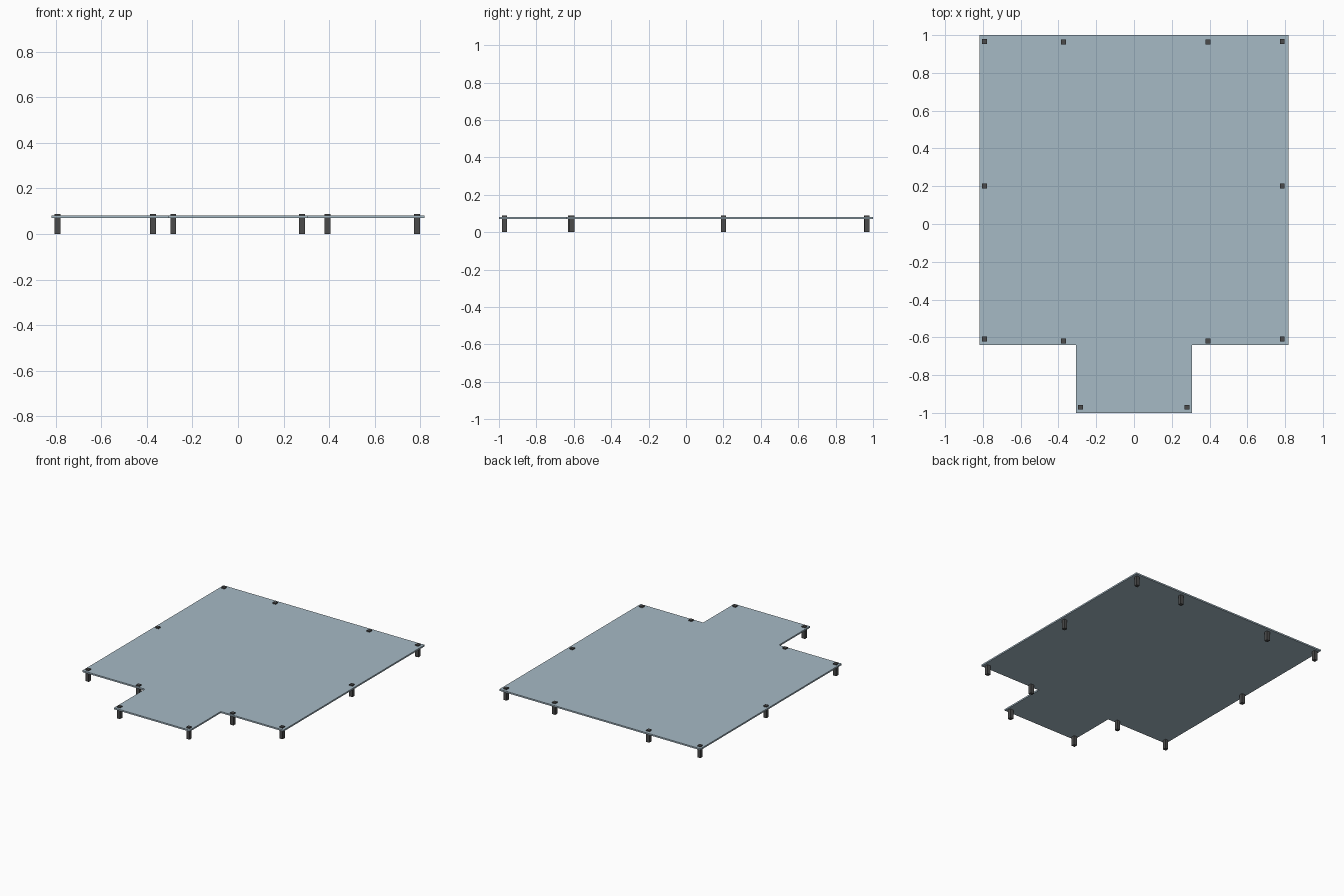
import bpy, bmesh

if "Cube" in bpy.data.objects:
    bpy.data.objects.remove(bpy.data.objects["Cube"])


def material(name, color):
    mat = bpy.data.materials.new(name)
    mat.diffuse_color = color
    mat.use_nodes = True
    mat.node_tree.nodes["Principled BSDF"].inputs["Base Color"].default_value = mat.diffuse_color
    return mat


def make_object(name, bm, mat):
    bmesh.ops.recalc_face_normals(bm, faces=bm.faces)
    mesh = bpy.data.meshes.new(name)
    bm.to_mesh(mesh)
    bm.free()
    mesh.materials.append(mat)
    obj = bpy.data.objects.new(name, mesh)
    bpy.context.collection.objects.link(obj)
    return obj


panel_mat = material("pale_blue_panel", (0.38, 0.49, 0.56, 1))
post_mat = material("dark_grey_post", (0.07, 0.07, 0.07, 1))

# T-shaped deck panel: half outline mirrored, then extruded
PANEL_BOTTOM, PANEL_TOP = 0.069, 0.080
half = [(0.308, -1.0), (0.308, -0.64), (0.818, -0.64), (0.818, 1.0)]
outline = half + [(-x, y) for x, y in reversed(half)]
bm = bmesh.new()
face = bm.faces.new([bm.verts.new((x, y, PANEL_BOTTOM)) for x, y in outline])
top = bmesh.ops.extrude_face_region(bm, geom=[face], use_keep_orig=True)
bmesh.ops.translate(bm, vec=(0, 0, PANEL_TOP - PANEL_BOTTOM),
                    verts=[v for v in top["geom"] if isinstance(v, bmesh.types.BMVert)])
make_object("deck_panel", bm, panel_mat)

# Square support posts poking slightly through the panel
POST_WIDTH, POST_HEIGHT = 0.026, 0.088
rows = [
    ("rear_corner", (-0.791, 0.785), 0.967),
    ("rear_inner", (-0.373, 0.392), 0.964),
    ("middle", (-0.791, 0.785), 0.201),
    ("front_corner", (-0.791, 0.785), -0.609),
    ("front_inner", (-0.373, 0.392), -0.619),
    ("step", (-0.284, 0.281), -0.970),
]
for name, xs, y in rows:
    for side, x in zip(("left", "right"), xs):
        bm = bmesh.new()
        bmesh.ops.create_cube(bm, size=1)
        bmesh.ops.scale(bm, vec=(POST_WIDTH, POST_WIDTH, POST_HEIGHT), verts=bm.verts)
        bmesh.ops.translate(bm, vec=(x, y, POST_HEIGHT / 2), verts=bm.verts)
        make_object(f"{name}_post_{side}", bm, post_mat)
